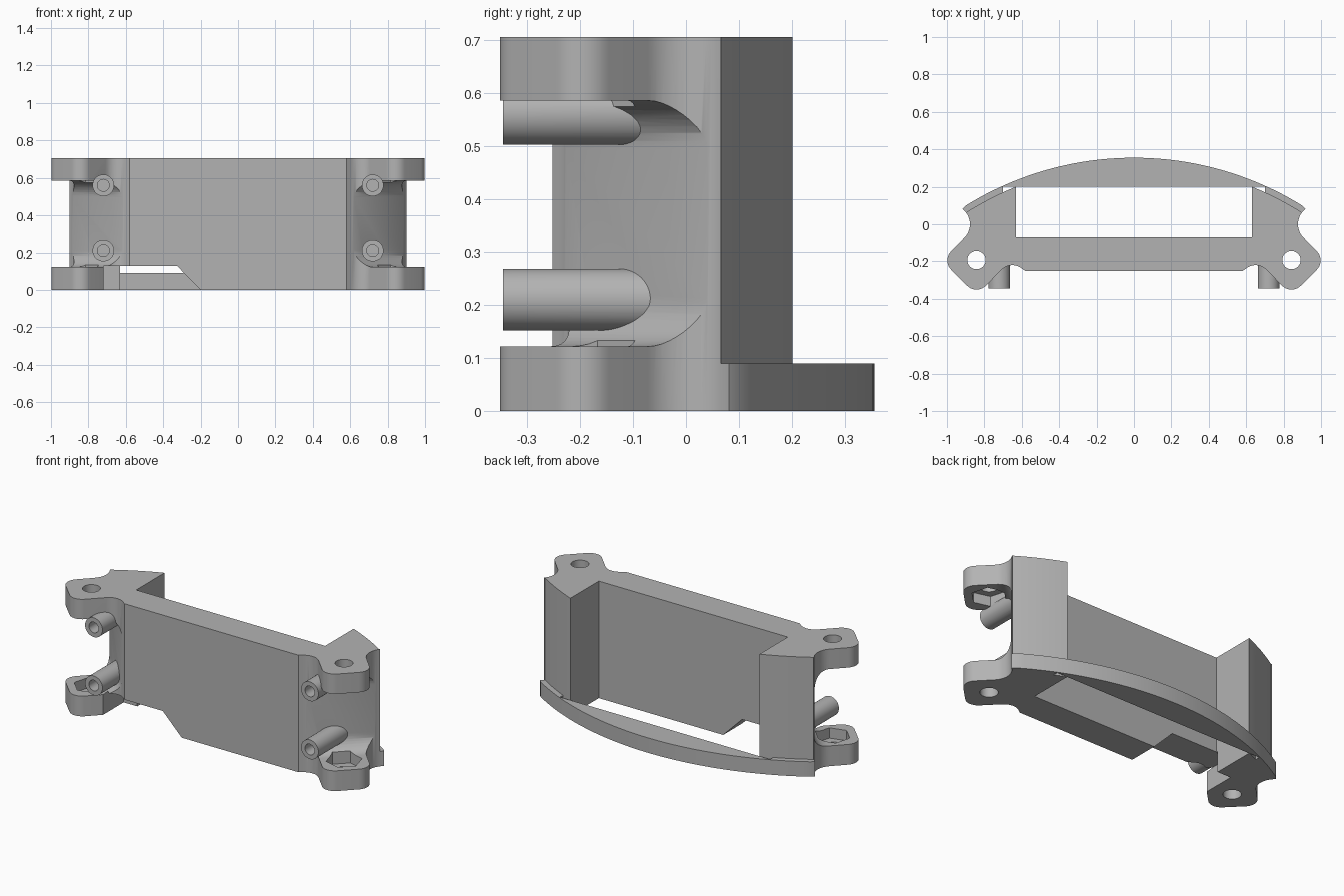
import bpy, bmesh, math
from mathutils import Matrix, Vector

old = bpy.data.objects.get("Cube")
if old:
    bpy.data.objects.remove(old, do_unlink=True)

HEIGHT, BASE_H = 0.705, 0.09
EAR_LOW, EAR_HIGH = 0.122, 0.585       # faces of the lower and upper ears
ARC_Y, R_OUT, R_IN = -1.357, 1.712, 1.68
HOLE_X, HOLE_Y = 0.842, -0.193

grey = bpy.data.materials.new("plain grey")
grey.use_nodes = True
grey.diffuse_color = (0.45, 0.45, 0.45, 1)
grey.node_tree.nodes["Principled BSDF"].inputs["Base Color"].default_value = grey.diffuse_color


def arc(cx, cy, r, a0, a1, n=10):
    angles = [math.radians(a0 + (a1 - a0) * i / n) for i in range(n + 1)]
    return [(cx + r * math.cos(a), cy + r * math.sin(a)) for a in angles]


def big_arc(r, x0, x1, n):
    xs = [x0 + (x1 - x0) * i / n for i in range(n + 1)]
    return [(x, ARC_Y + math.sqrt(r * r - x * x)) for x in xs]


def mirrored(half):
    return half + [(-x, y) for x, y in reversed(half)]


def prism(name, points, low, high, matrix=None):
    """Extrude a closed outline along local z."""
    bm = bmesh.new()
    face = bm.faces.new([bm.verts.new((x, y, low)) for x, y in points])
    top = bmesh.ops.extrude_face_region(bm, geom=[face])["geom"]
    bmesh.ops.translate(bm, vec=(0, 0, high - low),
                        verts=[v for v in top if isinstance(v, bmesh.types.BMVert)])
    if matrix:
        bm.transform(matrix)
    bmesh.ops.recalc_face_normals(bm, faces=bm.faces)
    mesh = bpy.data.meshes.new(name)
    bm.to_mesh(mesh)
    bm.free()
    mesh.materials.append(grey)
    obj = bpy.data.objects.new(name, mesh)
    bpy.context.collection.objects.link(obj)
    return obj


def combine(target, other, operation):
    other.hide_render = True
    mod = target.modifiers.new(operation, "BOOLEAN")
    mod.operation, mod.object, mod.solver = operation, other, "EXACT"
    bpy.context.view_layer.objects.active = target
    bpy.ops.object.modifier_apply(modifier=mod.name)
    bpy.data.objects.remove(other, do_unlink=True)


# Body: front panel, two end blocks and the ear outline
half = [(0.58, -0.252)]
half += arc(0.65, -0.30, 0.08, 130, 45)
half += arc(0.842, -0.281, 0.07, 225, 315)
half += arc(0.928, -0.195, 0.07, -45, 45)
half += arc(0.98, 0, 0.103, 225, 140, 14)
half += big_arc(R_IN, 0.895, 0.63, 8)
half += [(0.63, -0.07)]
body = prism("bracket_body", mirrored(half), 0, HEIGHT)

# Pockets between the ears, with rounded inner corners
wall, r = 0.845 / math.sqrt(2), 0.09
pocket = [(1.3, EAR_LOW)]
pocket += arc(wall + r, EAR_LOW + r, r, 270, 180)
pocket += arc(wall + r, EAR_HIGH - r, r, 180, 90)
pocket += [(1.3, EAR_HIGH)]
c = math.sqrt(0.5)
for side in (1, -1):
    frame = Matrix(((side * c, 0, side * c, 0), (-c, 0, c, 0), (0, 1, 0, 0), (0, 0, 0, 1)))
    combine(body, prism("pocket_cutter", pocket, -0.5, 1.5, frame), "DIFFERENCE")

# Curved rear rim of the base
rim = arc(0.98, 0, 0.103, 140, 128, 3) + big_arc(R_OUT, 0.9, 0.02, 24)
inner = [(0.70, 0.2), (0.70, 0.12), (0.85, 0.05)]
rim = inner + rim
combine(body, prism("rear_rim", mirrored(rim), 0, BASE_H), "UNION")

# Ear holes and hexagonal nut pockets
for side in (1, -1):
    x = side * HOLE_X
    combine(body, prism("ear_hole_cutter", arc(x, HOLE_Y, 0.049, 0, 352.5, 47), -1, 2), "DIFFERENCE")
    turn = 45 if side > 0 else 15
    hexagon = arc(x, HOLE_Y, 0.1, turn, turn + 300, 5)
    for low, high in ((0.06, 0.145), (HEIGHT - 0.145, HEIGHT - 0.06)):
        combine(body, prism("nut_cutter", hexagon, low, high), "DIFFERENCE")

# Cable notch through the lower front
facing = Matrix.Rotation(math.radians(90), 4, "X")   # local z becomes -y
notch = [(-0.72, -0.1), (-0.72, 0.127), (-0.325, 0.127), (-0.1, -0.1)]
combine(body, prism("notch_cutter", notch, 0.06, 0.6, facing), "DIFFERENCE")

# Drilled standoffs on the slanted pocket walls
for x in (-0.72, 0.72):
    for z in (0.21, 0.56):
        combine(body, prism("standoff", arc(x, z, 0.058, 0, 352.5, 47), 0, 0.345, facing), "UNION")
        combine(body, prism("standoff_drill", arc(x, z, 0.032, 0, 345, 23), 0.1, 0.6, facing), "DIFFERENCE")

bpy.ops.object.select_all(action="DESELECT")
body.select_set(True)
bpy.context.view_layer.objects.active = body
bpy.ops.object.shade_smooth_by_angle(angle=math.radians(30))
